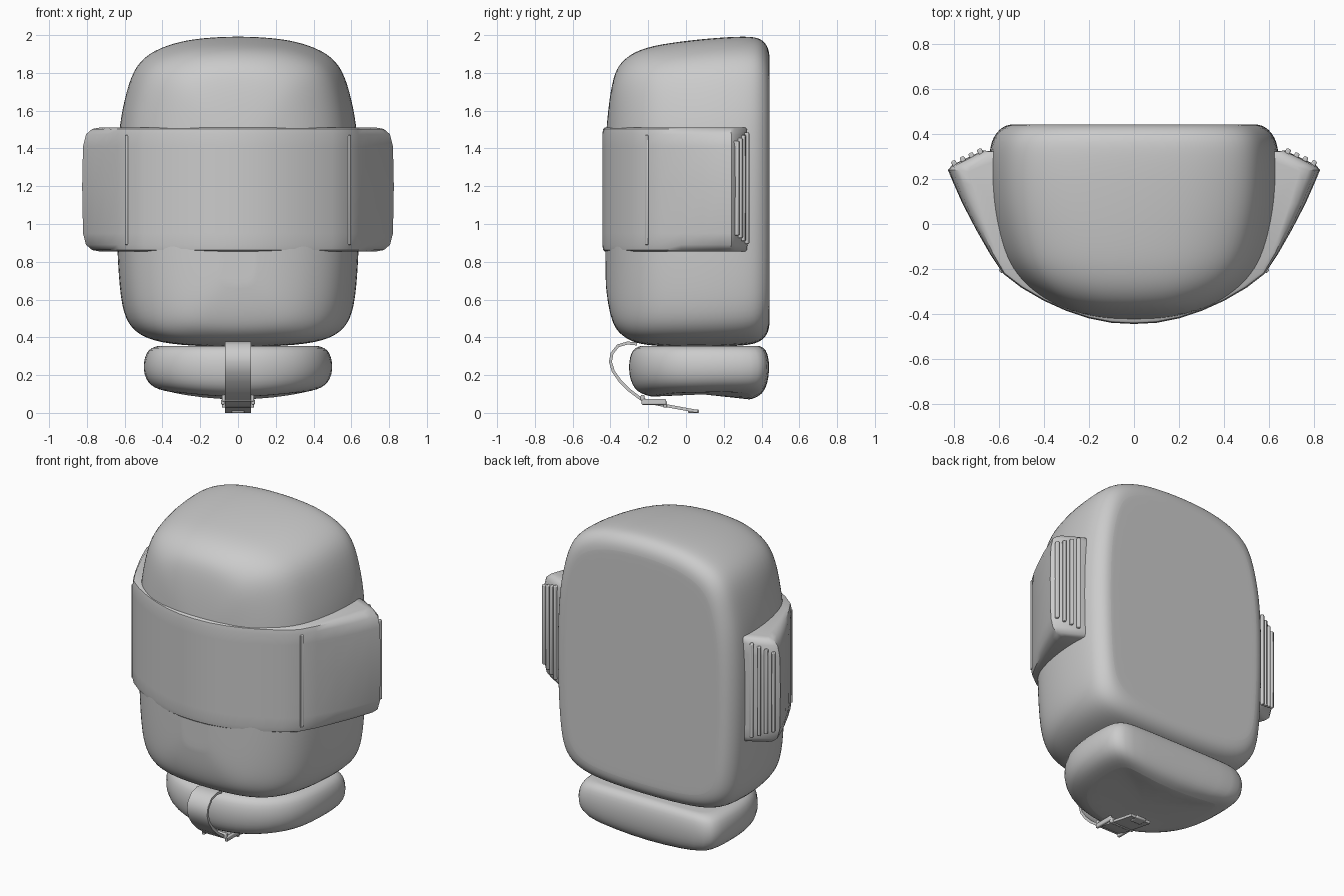
import bpy, bmesh, math
from mathutils import Vector

if "Cube" in bpy.data.objects:
    bpy.data.objects.remove(bpy.data.objects["Cube"])


def loft(name, rings, subdiv=0, angle=40):
    """Skin closed rings of equal length, cap both ends."""
    bm = bmesh.new()
    loops = [[bm.verts.new(p) for p in ring] for ring in rings]
    n = len(loops[0])
    for a, b in zip(loops, loops[1:]):
        for i in range(n):
            j = (i + 1) % n
            bm.faces.new((a[i], a[j], b[j], b[i]))
    caps = [bm.faces.new(loops[0][::-1]), bm.faces.new(loops[-1])]
    if subdiv:
        bmesh.ops.inset_region(bm, faces=caps, thickness=0.02)
    bmesh.ops.recalc_face_normals(bm, faces=bm.faces)
    me = bpy.data.meshes.new(name)
    bm.to_mesh(me)
    bm.free()
    ob = bpy.data.objects.new(name, me)
    bpy.context.collection.objects.link(ob)
    if subdiv:
        mod = ob.modifiers.new("smooth", 'SUBSURF')
        mod.levels = mod.render_levels = subdiv
    smooth(ob, angle)
    return ob


def smooth(ob, angle=40):
    bpy.ops.object.select_all(action='DESELECT')
    ob.select_set(True)
    bpy.context.view_layer.objects.active = ob
    bpy.ops.object.shade_smooth_by_angle(angle=math.radians(angle))


def mirrored(half):
    """Right half outline -> full closed outline; points on x=0 are not doubled."""
    return half + [(-x, v) for x, v in reversed(half) if x > 1e-6]


# Main bag: one front silhouette, scaled at stations from back to front
sil = mirrored([(0, 2.0), (.2, 1.99), (.34, 1.965), (.48, 1.91), (.56, 1.82), (.605, 1.66),
                (.635, 1.5), (.65, 1.2), (.642, .85), (.625, .6), (.59, .47),
                (.5, .395), (.33, .36), (0, .35)])
stations = [(.442, .54, .47, 1.89), (.436, .58, .42, 1.94), (.40, .62, .375, 1.985),
            (.33, .65, .352, 2.0), (.1, .648, .345, 1.985), (-.1, .605, .348, 1.96),
            (-.2, .56, .355, 1.94), (-.28, .49, .37, 1.91), (-.345, .395, .41, 1.86),
            (-.385, .30, .46, 1.79), (-.412, .2, .56, 1.62), (-.425, .1, .68, 1.45)]
loft("bag_body", [[(x * w / .65, y, zb + (z - .35) / 1.65 * (zt - zb)) for x, z in sil]
                  for y, w, zb, zt in stations], 2, 60)

# Wide pocket wrapping the front and flaring out at both sides
wrap = mirrored([(0, -.443), (.1, -.438), (.2, -.418), (.3, -.385), (.4, -.34), (.5, -.282),
                 (.58, -.22), (.64, -.13), (.7, -.025), (.76, .09), (.80, .18), (.825, .24),
                 (.805, .262), (.67, .325), (.55, .32)])


def flare(x, k):
    return x if abs(x) < .6 else math.copysign(.6 + (abs(x) - .6) * k, x)


wrap_rings = [(.855, .70, .97), (.862, .80, .99), (.89, .91, 1), (.95, .98, 1), (1.2, 1, 1),
              (1.41, .98, 1), (1.475, .91, 1), (1.503, .80, .99), (1.51, .70, .97)]
loft("wrap_pocket", [[(flare(x, k) * s, y * s, z) for x, y in wrap]
                     for z, k, s in wrap_rings])


def box(name, loc, size, rot_z=0, bevel=.006):
    bpy.ops.mesh.primitive_cube_add(size=1, location=loc, rotation=(0, 0, rot_z))
    ob = bpy.context.object
    ob.name = name
    ob.scale = size
    bpy.ops.object.transform_apply(location=False, rotation=False, scale=True)
    mod = ob.modifiers.new("bevel", 'BEVEL')
    mod.width, mod.segments = bevel, 2
    smooth(ob)
    return ob


# Gathered folds on the slanted pocket ends
for side in (-1, 1):
    for i in range(4):
        t = i / 3
        box(f"pocket_fold_{'left' if side < 0 else 'right'}_{i + 1}",
            (side * (.795 - .115 * t), .265 + .052 * t, 1.19),
            (.022, .035, .5 + .03 * i), side * -.45)

# Raised seams on the front edge of the side pockets
for side in (-1, 1):
    box("pocket_seam_" + ("left" if side < 0 else "right"),
        (side * .59, -.207, 1.18), (.02, .012, .58), side * .85, .004)

# Soft roll beneath the bag
dee = mirrored([(0, -.305), (.12, -.295), (.24, -.26), (.35, -.2), (.44, -.1), (.485, .02),
                (.5, .15), (.5, .3), (.485, .39), (.44, .435), (.3, .44), (0, .44)])
roll_rings = [(.355, .84), (.345, .92), (.32, .97), (.27, 1), (.22, 1), (.17, .98),
              (.125, .93), (.095, .84), (.08, .70)]
cy = .1
loft("bottom_roll",
     [[(x * s, cy + (y - cy) * s,
        z + (.045 * (x / .5) ** 2 + .02 * max(0, -y) / .3 - .015) * max(0, (.25 - z) / .17))
       for x, y in dee] for z, s in roll_rings], 1, 60)

# Strap looping over the roll and tucking under it
path = [(-.26, .365), (-.31, .37), (-.36, .355), (-.392, .315), (-.40, .27), (-.385, .22),
        (-.35, .17), (-.30, .12), (-.24, .075), (-.16, .048), (-.06, .03), (.06, .008)]
strap = []
for i, p in enumerate(path):
    a, b = path[max(i - 1, 0)], path[min(i + 1, len(path) - 1)]
    d = Vector((b[0] - a[0], b[1] - a[1])).normalized()
    n = Vector((-d.y, d.x)) * .008
    w = .07
    strap.append([(-w, p[0] - n.x, p[1] - n.y), (w, p[0] - n.x, p[1] - n.y),
                  (w, p[0] + n.x, p[1] + n.y), (-w, p[0] + n.x, p[1] + n.y)])
loft("roll_strap", strap)

# Buckle frame around the strap
for side in (-1, 1):
    box("buckle_side_" + ("left" if side < 0 else "right"),
        (side * .08, -.17, .058), (.018, .13, .03))
for i, (y, z) in enumerate([(-.23, .078), (-.11, .045)]):
    box(f"buckle_bar_{i + 1}", (0, y, z), (.17, .02, .035))
# Strap tip resting on the ground
box("strap_tip", (0, .04, .009), (.07, .06, .018))
